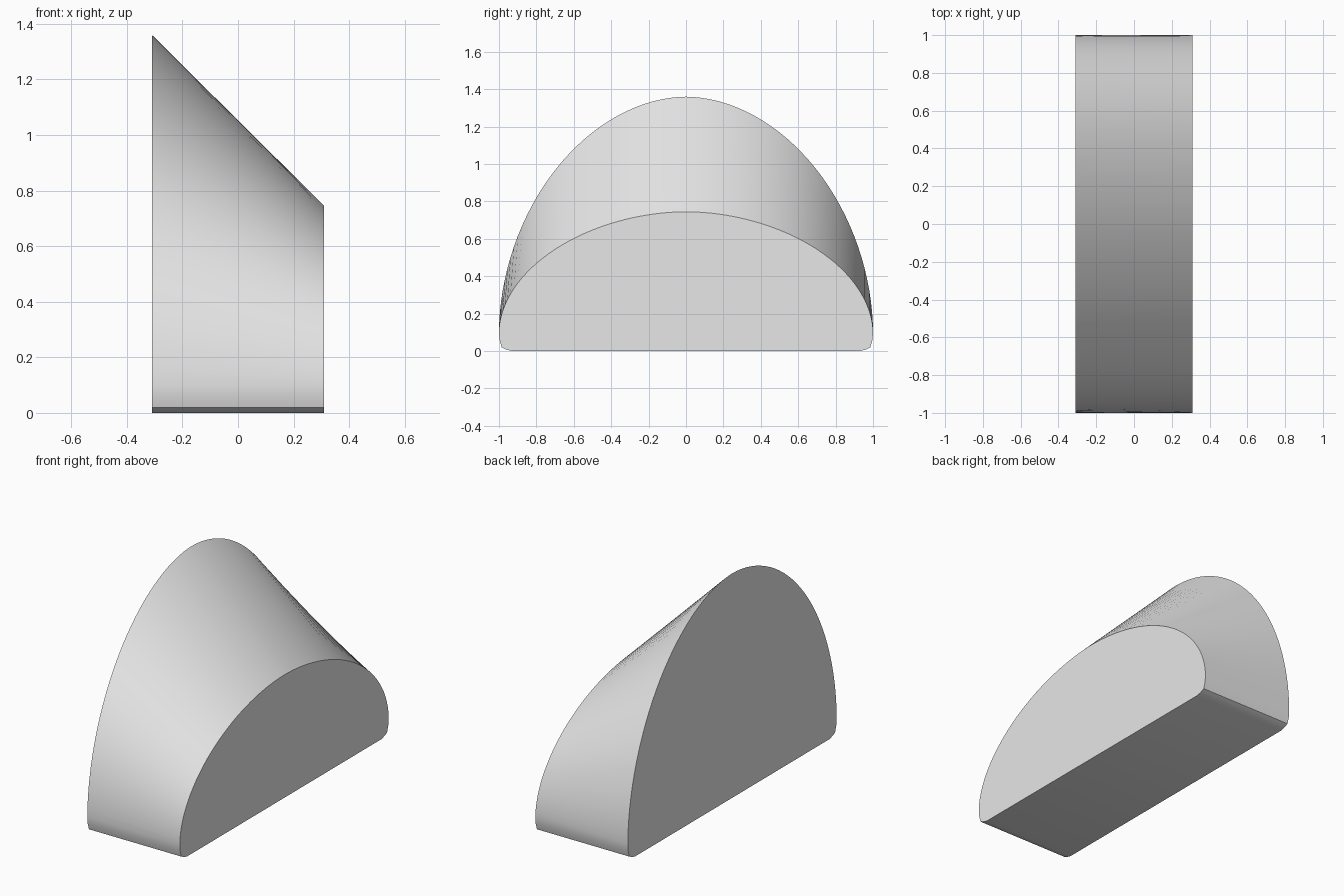
import bpy
import bmesh
from math import cos, sin, pi

cube = bpy.data.objects.get("Cube")
if cube:
    bpy.data.objects.remove(cube, do_unlink=True)

HALF_DEPTH = 0.31
SPRING = 0.1        # height where the arch is widest
POWER = 2 / 1.9     # slightly softened ellipse
STEPS = 64

grey = bpy.data.materials.new("light grey")
grey.use_nodes = True
grey.diffuse_color = (0.8, 0.8, 0.8, 1)
grey.node_tree.nodes["Principled BSDF"].inputs["Base Color"].default_value = grey.diffuse_color


def arch_profile(height):
    """Arch outline as (y, z) points, with small rounded bottom corners."""
    points = []
    for i in range(STEPS + 1):
        a = pi * i / STEPS
        c, s = cos(a), max(sin(a), 0)
        y = abs(c) ** POWER * (1 if c > 0 else -1)
        points.append((y, SPRING + (height - SPRING) * s ** POWER))
    corner = [(0.997, 0.06), (0.985, 0.02), (0.96, 0.008), (0.93, 0)]
    points += [(-y, z) for y, z in corner]
    points += reversed(corner)
    return points


# Solid arch lofted from the tall end to the short end
bm = bmesh.new()
tall, short = [
    [bm.verts.new((x, y, z)) for y, z in arch_profile(height)]
    for x, height in ((-HALF_DEPTH, 1.36), (HALF_DEPTH, 0.745))
]
count = len(tall)
for i in range(count):
    j = (i + 1) % count
    bm.faces.new((tall[i], tall[j], short[j], short[i]))
bm.faces.new(tall)
bm.faces.new(short)
bmesh.ops.recalc_face_normals(bm, faces=bm.faces)

mesh = bpy.data.meshes.new("sloped_arch_block")
bm.to_mesh(mesh)
bm.free()
mesh.materials.append(grey)
block = bpy.data.objects.new("sloped_arch_block", mesh)
bpy.context.collection.objects.link(block)

# Smooth curved wall with crisp end faces
bpy.ops.object.select_all(action="DESELECT")
block.select_set(True)
bpy.context.view_layer.objects.active = block
bpy.ops.object.shade_smooth_by_angle(angle=pi / 6)
